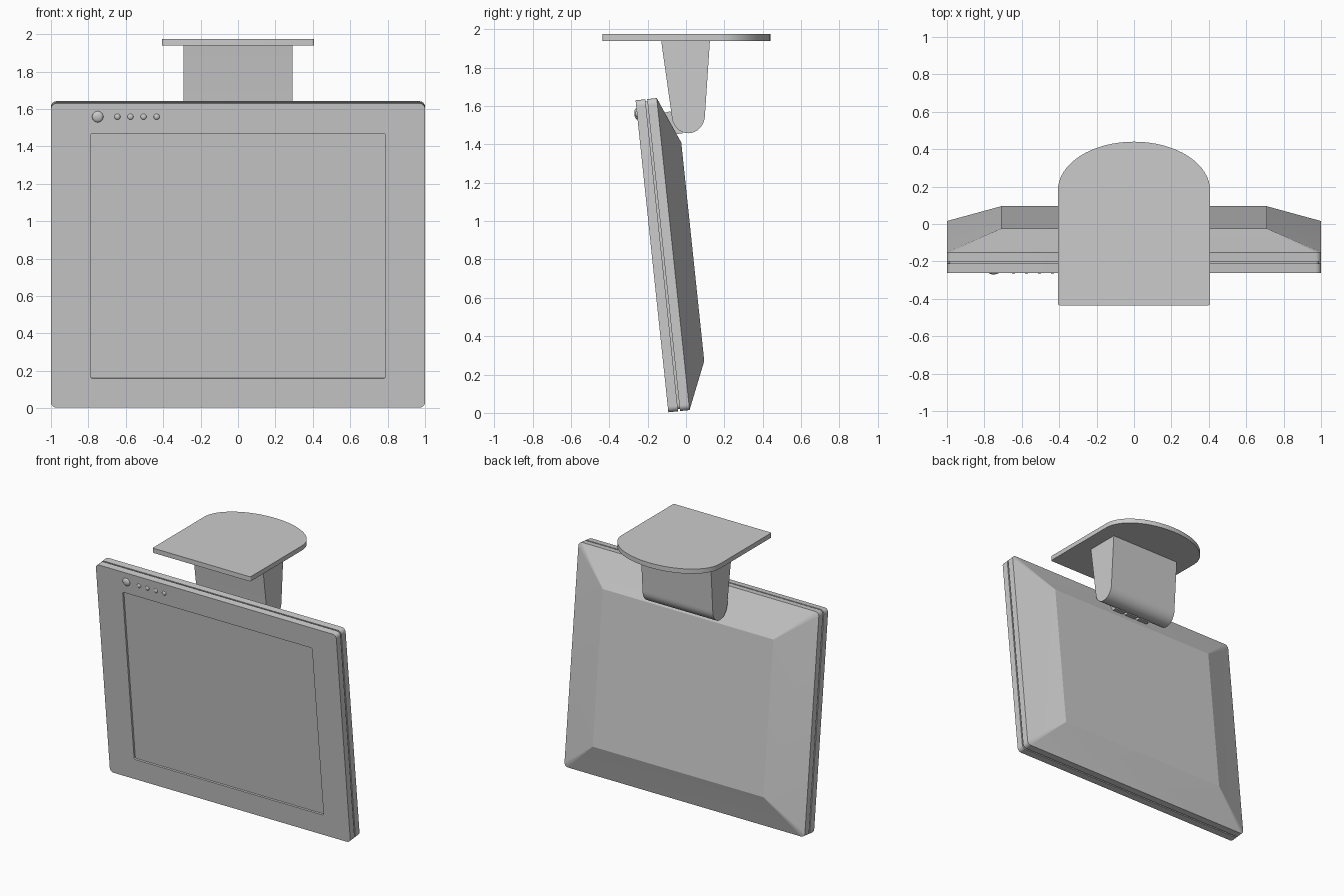
import bpy, bmesh, math
from mathutils import Matrix, Vector

if "Cube" in bpy.data.objects:
    bpy.data.objects.remove(bpy.data.objects["Cube"])

TILT = Matrix.Translation((0, -0.092, 0.003)) @ Matrix.Rotation(math.radians(6), 4, 'X')


def finish(name, bm, angle=14, matrix=None):
    bmesh.ops.recalc_face_normals(bm, faces=bm.faces)
    me = bpy.data.meshes.new(name)
    bm.to_mesh(me)
    bm.free()
    ob = bpy.data.objects.new(name, me)
    bpy.context.collection.objects.link(ob)
    if matrix:
        ob.matrix_world = matrix
    bpy.ops.object.select_all(action='DESELECT')
    ob.select_set(True)
    bpy.context.view_layer.objects.active = ob
    bpy.ops.object.shade_smooth_by_angle(angle=math.radians(angle))
    return ob


def rounded_rect(hx, z0, z1, r, n=8):
    pts = []
    corners = [(hx - r, z1 - r), (r - hx, z1 - r), (r - hx, z0 + r), (hx - r, z0 + r)]
    for k, (cx, cz) in enumerate(corners):
        for i in range(n + 1):
            a = math.pi / 2 * (k + i / n)
            pts.append((cx + r * math.cos(a), cz + r * math.sin(a)))
    return pts


def loft(name, rings, **kw):
    # join matching rings of points and cap both ends
    bm = bmesh.new()
    loops = [[bm.verts.new(p) for p in ring] for ring in rings]
    for a, b in zip(loops, loops[1:]):
        for i in range(len(a)):
            j = (i + 1) % len(a)
            bm.faces.new((a[i], a[j], b[j], b[i]))
    bm.faces.new(loops[0])
    bm.faces.new(loops[-1])
    return finish(name, bm, **kw)


# Tilted monitor: recessed screen, bezel, seam groove, back shell with sloping sides
# (depth, half width, bottom, top, corner radius)
sections = [
    (0.015, 0.788, 0.158, 1.474, 0.010),
    (0.000, 0.788, 0.158, 1.474, 0.010),
    (0.000, 1.000, 0.000, 1.636, 0.030),
    (0.051, 1.000, 0.000, 1.636, 0.030),
    (0.051, 0.988, 0.012, 1.624, 0.020),
    (0.061, 0.988, 0.012, 1.624, 0.020),
    (0.061, 1.000, 0.000, 1.636, 0.030),
    (0.111, 1.000, 0.000, 1.636, 0.030),
    (0.214, 0.710, 0.246, 1.392, 0.003),
]
loft("monitor_body",
     [[(x, d, z) for x, z in rounded_rect(hx, z0, z1, r)] for d, hx, z0, z1, r in sections],
     matrix=TILT)

# Domed buttons on the bezel
buttons = [("power_button", -0.75, 0.030, 0.014)]
buttons += [(f"small_button_{i + 1}", -0.645 + 0.07 * i, 0.016, 0.009) for i in range(4)]
for name, x, r, bulge in buttons:
    bm = bmesh.new()
    bmesh.ops.create_uvsphere(bm, u_segments=24, v_segments=12, radius=1)
    bmesh.ops.scale(bm, vec=Vector((r, bulge, r)), verts=bm.verts)
    finish(name, bm, angle=50, matrix=TILT @ Matrix.Translation((x, 0, 1.564)))

# Tapered hanging bracket with a rounded lower end
cy, cz, ry, rz = 0.012, 1.555, 0.087, 0.097
profile = [(0.125, 1.945)]
for i in range(17):
    a = -math.pi * i / 16
    profile.append((cy + ry * math.cos(a), cz + rz * math.sin(a)))
profile.append((-0.13, 1.945))
loft("hanging_bracket", [[(x, y, z) for y, z in profile] for x in (-0.292, 0.292)], angle=25)

# Hinge knuckles joining the monitor to the bracket
knuckle = [(-0.13, 1.56), (-0.085, 1.572), (-0.02, 1.54), (0.0, 1.50),
           (-0.004, 1.472), (-0.02, 1.457), (-0.045, 1.455), (-0.075, 1.47)]
for i in (-1, 0, 1):
    loft(f"hinge_knuckle_{i + 2}",
         [[(i * 0.11 + s * 0.045, y, z) for y, z in knuckle] for s in (-1, 1)], angle=35)

# Ceiling plate: straight front, half-ellipse back
outline = []
for i in range(33):
    a = math.pi * i / 32
    outline.append((0.407 * math.cos(a), 0.18 + 0.26 * math.sin(a)))
for sx, start in ((-1, math.pi), (1, 1.5 * math.pi)):
    for i in range(5):
        a = start + math.pi / 2 * i / 4
        outline.append((sx * 0.395 + 0.012 * math.cos(a), -0.423 + 0.012 * math.sin(a)))
loft("ceiling_plate", [[(x, y, z) for x, y in outline] for z in (1.94, 1.975)], angle=30)
